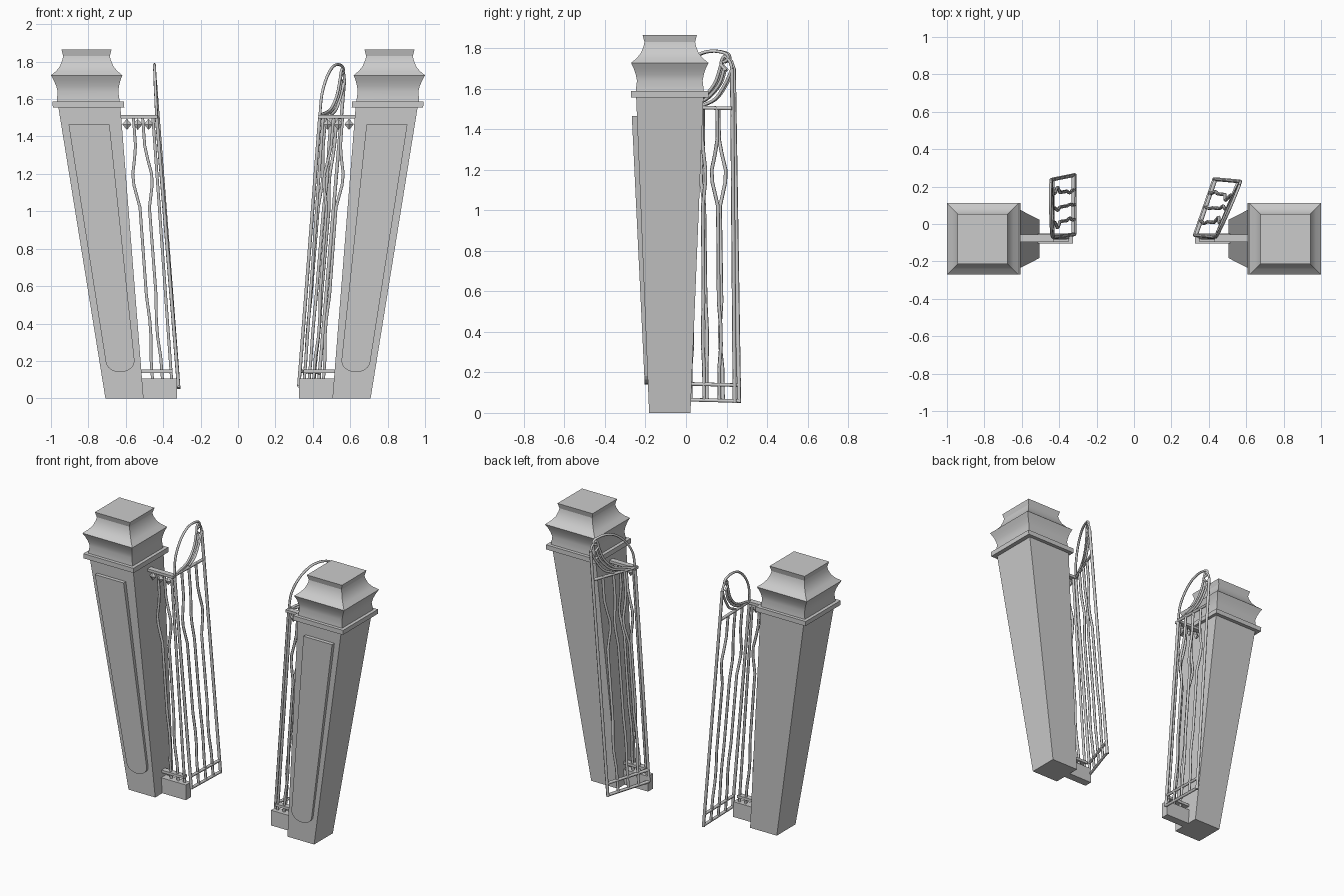
import bpy, bmesh, math
from mathutils import Vector

if "Cube" in bpy.data.objects:
    bpy.data.objects.remove(bpy.data.objects["Cube"])

CY = -0.08  # pillar centre line in y


def finish(bm, name, smooth=False):
    bmesh.ops.recalc_face_normals(bm, faces=bm.faces)
    me = bpy.data.meshes.new(name)
    bm.to_mesh(me)
    bm.free()
    ob = bpy.data.objects.new(name, me)
    bpy.context.collection.objects.link(ob)
    if smooth:
        bpy.ops.object.select_all(action='DESELECT')
        ob.select_set(True)
        bpy.context.view_layer.objects.active = ob
        bpy.ops.object.shade_smooth_by_angle(angle=math.radians(25))
    return ob


def loft(name, rings, smooth=False):
    """Closed solid through a list of rings with equal point counts."""
    bm = bmesh.new()
    vs = [[bm.verts.new(p) for p in r] for r in rings]
    n = len(vs[0])
    for a, b in zip(vs, vs[1:]):
        for i in range(n):
            bm.faces.new((a[i], a[(i + 1) % n], b[(i + 1) % n], b[i]))
    bm.faces.new(vs[0])
    bm.faces.new(vs[-1])
    return finish(bm, name, smooth)


def square(cx, h, z):
    return [(cx + a * h, CY + b * h, z) for a, b in ((-1, -1), (1, -1), (1, 1), (-1, 1))]


def box(name, x0, x1, y0, y1, z0, z1):
    return loft(name, [[(x0, y0, z), (x1, y0, z), (x1, y1, z), (x0, y1, z)] for z in (z0, z1)])


def tubes(name, paths, r=0.008):
    """Iron rods along several paths in one object."""
    cu = bpy.data.curves.new(name, 'CURVE')
    cu.dimensions = '3D'
    cu.bevel_depth = r
    cu.bevel_resolution = 1
    cu.use_fill_caps = True
    for path in paths:
        sp = cu.splines.new('POLY')
        sp.points.add(len(path) - 1)
        for p, co in zip(sp.points, path):
            p.co = (*co, 1)
    ob = bpy.data.objects.new(name, cu)
    bpy.context.collection.objects.link(ob)
    bpy.ops.object.select_all(action='DESELECT')
    ob.select_set(True)
    bpy.context.view_layer.objects.active = ob
    bpy.ops.object.convert(target='MESH')


def arc(pts, n=5):
    """Smooth a few control points into a finer path (Catmull-Rom)."""
    p = [Vector(q) for q in pts]
    p = [2 * p[0] - p[1]] + p + [2 * p[-1] - p[-2]]
    out = []
    for a, b, c, d in zip(p, p[1:], p[2:], p[3:]):
        for k in range(n):
            t = k / n
            out.append(0.5 * (2 * b + (c - a) * t + (2 * a - 5 * b + 4 * c - d) * t * t
                              + (3 * b - a - 3 * c + d) * t ** 3))
    return out + [p[-2]]


# wavy bar: (height, sideways offset)
WAVE = [(1.35, 0), (1.28, .012), (1.2, .03), (1.14, .028), (1.02, 0),
        (.55, 0), (.42, -.01), (.33, -.01), (.22, 0)]
# gate corners as (|x|, y): hinge low, end low, hinge high, end high
GATES = {-1: ((.318, -.055), (.318, .262), (.435, -.07), (.435, .238)),
         1: ((.325, -.06), (.43, .24), (.437, -.07), (.56, .228))}

for s, side in ((-1, 'left'), (1, 'right')):
    # tapered leaning pillar
    loft(side + '_pillar', [square(s * .607, .102, 0), square(s * .795, .166, 1.56)])
    loft(side + '_band', [square(s * .799, .191, 1.556), square(s * .801, .191, 1.588)])
    # flared cap
    prof = [(.801, .168, 1.588), (.802, .162, 1.64), (.804, .168, 1.67), (.807, .178, 1.70),
            (.809, .191, 1.727), (.809, .163, 1.75), (.809, .143, 1.775), (.81, .129, 1.81),
            (.81, .125, 1.83), (.81, .134, 1.865)]
    loft(side + '_cap', [square(s * x, h, z) for x, h, z in prof], True)

    # raised front panel with rounded foot
    outline = [(.906, 1.465), (.687, 1.465), (.553, .2)]
    outline += [(.6305 - .0775 * math.cos(math.pi * k / 10), .2 - .06 * math.sin(math.pi * k / 10))
                for k in range(1, 10)] + [(.708, .2)]

    def front(z, d):
        return CY - .102 - .041 * z - d
    loft(side + '_front_panel', [[(s * x, front(z, -.02), z) for x, z in outline],
                                 [(s * x, front(z, .015 + .007 * z), z) for x, z in outline]])

    # plinth block and fixed railing beside the pillar
    box(side + '_plinth', s * .325, s * .53, -.105, -.05, 0, .105)
    box(side + '_fixed_top_rail', s * .43, s * .65, -.095, -.057, 1.496, 1.514)
    box(side + '_fixed_bottom_rail', s * .35, s * .54, -.095, -.057, .135, .153)
    bars = []
    for x0, x1, sg in ((.457, .559, 1), (.404, .51, -1), (.355, .455, 0)):
        def fx(z):
            return x0 + (x1 - x0) * (z - .1) / 1.4
        bars.append([(s * (fx(z) + sg * o * .85), -.075, z)
                     for z, o in [(1.5, 0)] + WAVE + [(.1, 0)]])
    tubes(side + '_fixed_bars', bars, .009)
    # hanging diamonds under the top rail
    for i, x in enumerate((.478, .536, .594)):
        bm = bmesh.new()
        top, bot = bm.verts.new((s * x, -.08, 1.495)), bm.verts.new((s * x, -.08, 1.435))
        ring = [bm.verts.new((s * x + a, -.08 + b, 1.465))
                for a, b in ((.025, 0), (0, .014), (-.025, 0), (0, -.014))]
        for k in range(4):
            bm.faces.new((ring[k], ring[(k + 1) % 4], top))
            bm.faces.new((ring[k], ring[(k + 1) % 4], bot))
        finish(bm, f'{side}_diamond_{i}')

    # open gate leaf: map (u across, z up) on to its leaning plane
    hb, eb, ht, et = [Vector(c) for c in GATES[s]]

    def gate(u, z):
        t = (z - .065) / 1.435
        t = t if t < 1 else 1 + (t - 1) * .5
        p = hb.lerp(eb, u).lerp(ht.lerp(et, u), t)
        return (s * p.x, p.y, z)

    frame = [[gate(0, .065), gate(0, 1.5)], [gate(1, .05), gate(1, 1.7)]]
    frame += [[gate(0, z), gate(1, z - .008)] for z in (.067, .145, 1.51)]
    tubes(side + '_gate_frame', frame, .01)
    tubes(side + '_gate_bars',
          [[gate(u + sg * -s * o / .31, z) for z, o in [(1.51, 0)] + WAVE + [(.065, 0)]]
           for u, sg in ((.25, -1), (.5, -.5), (.75, 1))], .009)
    # crest: big hoop, end scroll and sweeping inner curves
    crest = [
        [(0, 1.51), (.05, 1.62), (.22, 1.71), (.45, 1.768), (.68, 1.785), (.9, 1.772),
         (.93, 1.745), (.85, 1.73)],
        [(1, 1.7), (.96, 1.735), (.87, 1.76), (.82, 1.72), (.9, 1.69)],
        [(.05, 1.515), (.45, 1.545), (.7, 1.62), (.82, 1.72)],
        [(.25, 1.515), (.55, 1.545), (.78, 1.62), (.87, 1.7)],
        [(.5, 1.515), (.72, 1.55), (.88, 1.62), (.99, 1.69)]]
    tubes(side + '_gate_crest', [[gate(p.x, p.y) for p in arc(c)] for c in crest], .008)
